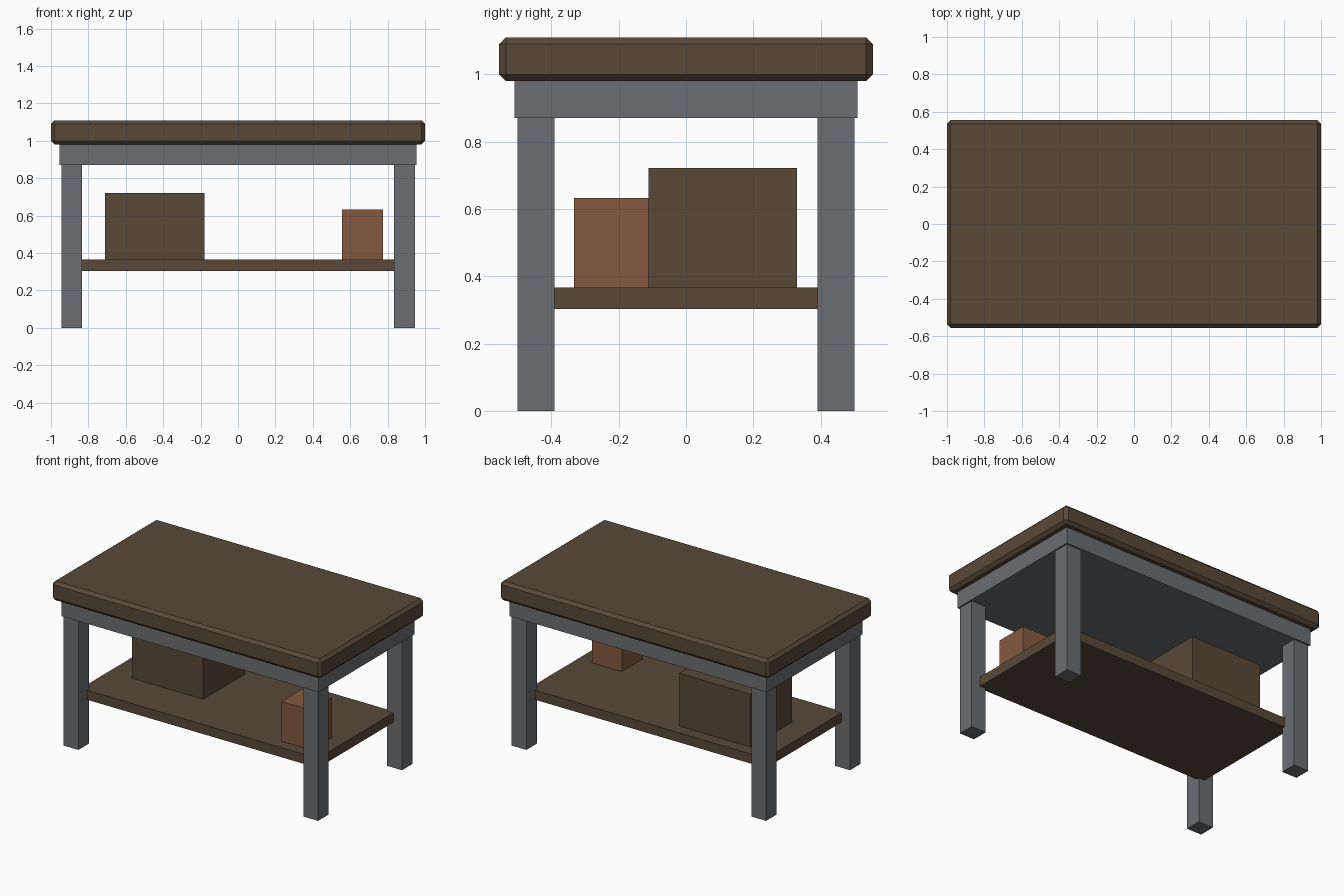
import bpy
import bmesh

if "Cube" in bpy.data.objects:
    bpy.data.objects.remove(bpy.data.objects["Cube"])


def material(name, rgb):
    m = bpy.data.materials.new(name)
    m.diffuse_color = (*rgb, 1)
    m.use_nodes = True
    m.node_tree.nodes["Principled BSDF"].inputs["Base Color"].default_value = m.diffuse_color
    return m


WOOD = material("dark_wood", (0.10, 0.065, 0.04))
METAL = material("grey_metal", (0.145, 0.155, 0.165))
CLAY = material("orange_brown", (0.23, 0.10, 0.05))


def box(name, x, y, z, mat, chamfer=0):
    """Box from (min, max) ranges, with optional flat chamfered edges."""
    size = [hi - lo for lo, hi in (x, y, z)]
    bm = bmesh.new()
    bmesh.ops.create_cube(bm, size=1)
    bmesh.ops.scale(bm, vec=size, verts=bm.verts)
    mesh = bpy.data.meshes.new(name)
    bm.to_mesh(mesh)
    bm.free()
    mesh.materials.append(mat)
    ob = bpy.data.objects.new(name, mesh)
    ob.location = [(lo + hi) / 2 for lo, hi in (x, y, z)]
    bpy.context.collection.objects.link(ob)
    if chamfer:
        bev = ob.modifiers.new("chamfer", 'BEVEL')
        bev.width = chamfer
        bev.segments = 1
    return ob


# Chamfered table top on a solid apron
box("table_top", (-1, 1), (-0.555, 0.555), (0.98, 1.11), WOOD, 0.02)
box("apron", (-0.955, 0.955), (-0.51, 0.51), (0.87, 0.98), METAL)

# Four square legs
for sy, depth in ((-1, "front"), (1, "back")):
    for sx, side in ((-1, "left"), (1, "right")):
        cx, cy = 0.89 * sx, 0.445 * sy
        box(f"{depth}_{side}_leg", (cx - 0.055, cx + 0.055),
            (cy - 0.055, cy + 0.055), (0, 0.87), METAL)

# Lower shelf, with its corners let into the legs
box("shelf", (-0.88, 0.88), (-0.41, 0.41), (0.303, 0.367), WOOD)

# Two boxes stored on the shelf
box("large_box", (-0.71, -0.18), (-0.112, 0.33), (0.367, 0.722), WOOD)
box("small_box", (0.555, 0.775), (-0.332, -0.112), (0.367, 0.633), CLAY)
